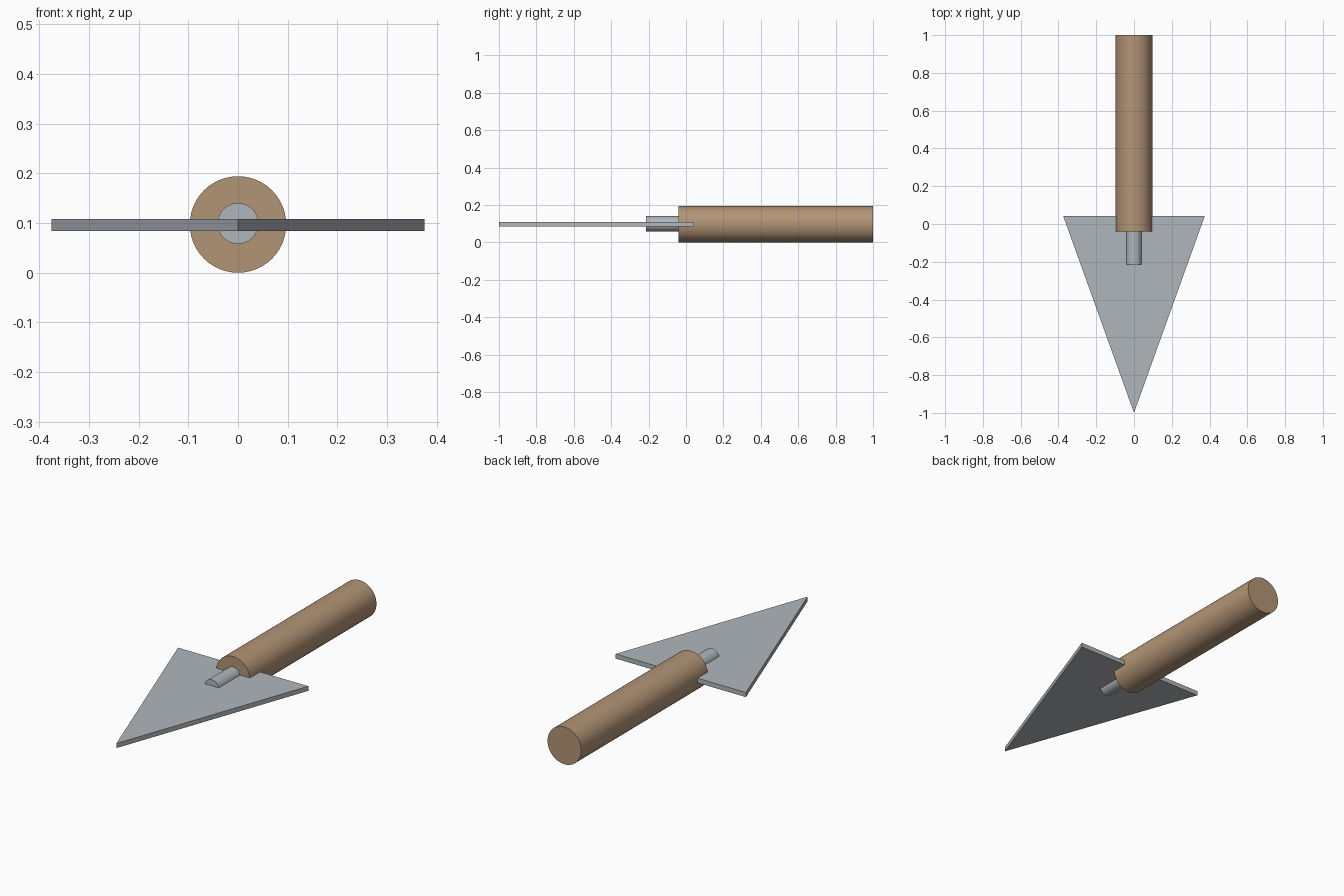
import bpy
import bmesh
import math

cube = bpy.data.objects.get("Cube")
if cube:
    bpy.data.objects.remove(cube, do_unlink=True)


def make_material(name, rgb, metallic, roughness):
    mat = bpy.data.materials.new(name)
    mat.use_nodes = True
    mat.diffuse_color = (*rgb, 1)
    bsdf = next(n for n in mat.node_tree.nodes if n.type == 'BSDF_PRINCIPLED')
    bsdf.inputs["Base Color"].default_value = (*rgb, 1)
    bsdf.inputs["Metallic"].default_value = metallic
    bsdf.inputs["Roughness"].default_value = roughness
    return mat


def rod(name, radius, y_front, y_back, z, mat):
    """Smooth capped cylinder lying along y."""
    bpy.ops.mesh.primitive_cylinder_add(
        vertices=48, radius=radius, depth=y_back - y_front,
        location=(0, (y_front + y_back) / 2, z), rotation=(math.pi / 2, 0, 0))
    obj = bpy.context.object
    obj.name = name
    obj.data.materials.append(mat)
    bpy.ops.object.shade_smooth_by_angle(angle=math.radians(30))
    return obj


def plate(name, outline, z_bottom, z_top, mat):
    """Flat outline extruded upwards."""
    bm = bmesh.new()
    face = bm.faces.new([bm.verts.new((x, y, z_bottom)) for x, y in outline])
    top = bmesh.ops.extrude_face_region(bm, geom=[face])["geom"]
    verts = [g for g in top if isinstance(g, bmesh.types.BMVert)]
    bmesh.ops.translate(bm, vec=(0, 0, z_top - z_bottom), verts=verts)
    bmesh.ops.recalc_face_normals(bm, faces=bm.faces)
    mesh = bpy.data.meshes.new(name)
    bm.to_mesh(mesh)
    bm.free()
    mesh.materials.append(mat)
    obj = bpy.data.objects.new(name, mesh)
    bpy.context.collection.objects.link(obj)
    return obj


wood = make_material("wood", (0.45, 0.30, 0.18), 0.0, 0.6)
steel = make_material("steel", (0.43, 0.47, 0.50), 0.0, 0.4)

# Wooden grip, with the steel tang running out of its front end
rod("handle", 0.097, -0.04, 1.0, 0.097, wood)
rod("tang", 0.041, -0.215, 0.04, 0.099, steel)

# Pointed triangular blade
plate("blade", [(-0.375, 0.043), (0, -1.0), (0.375, 0.043)], 0.084, 0.108, steel)
